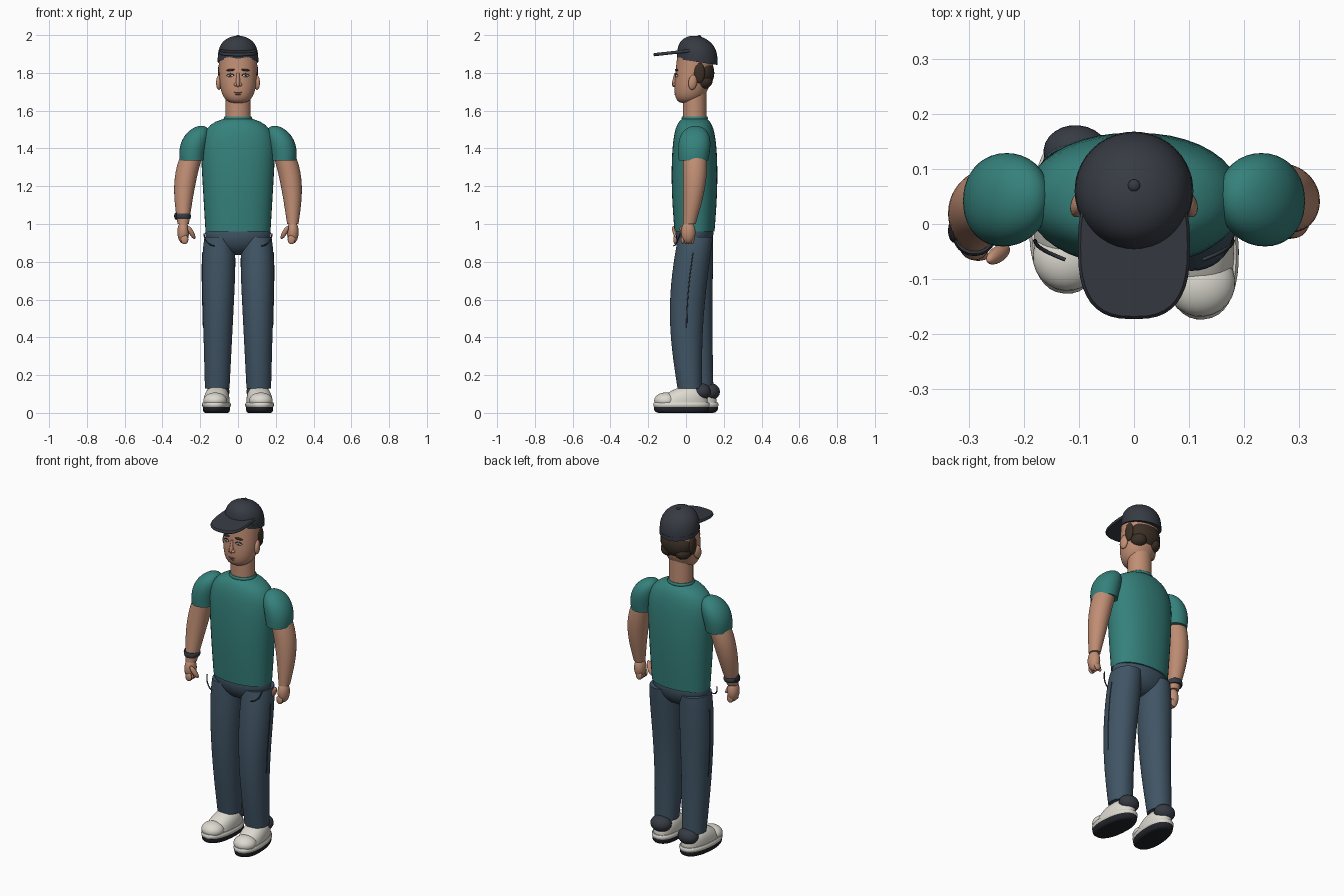
import bpy, bmesh
from math import sin, cos, pi, tau, copysign, radians
from mathutils import Vector, Euler, Matrix

cube = bpy.data.objects.get("Cube")
if cube:
    bpy.data.objects.remove(cube, do_unlink=True)


def material(name, *rgb):
    mat = bpy.data.materials.new(name)
    mat.use_nodes = True
    mat.diffuse_color = (*rgb, 1)
    shader = mat.node_tree.nodes["Principled BSDF"]
    shader.inputs["Base Color"].default_value = (*rgb, 1)
    shader.inputs["Roughness"].default_value = 0.8
    return mat


SKIN = material("skin", .53, .27, .175)
SHIRT = material("teal cloth", .036, .22, .2)
JEANS = material("denim blue", .052, .09, .13)
CAP = material("charcoal cloth", .037, .043, .055)
SHOE = material("off white", .72, .7, .63)
HAIR = material("dark brown", .045, .03, .02)
RUBBER = material("black rubber", .015, .017, .022)
EYE = material("eye white", .75, .72, .68)
IRIS = material("grey blue", .08, .14, .18)
LIP = material("lip", .3, .11, .085)


def link(name, data, mat):
    data.materials.append(mat)
    obj = bpy.data.objects.new(name, data)
    bpy.context.collection.objects.link(obj)
    return obj


def finish(name, bm, mat):
    bmesh.ops.recalc_face_normals(bm, faces=bm.faces)
    mesh = bpy.data.meshes.new(name)
    bm.to_mesh(mesh)
    bm.free()
    return link(name, mesh, mat)


def dome(t, power, root=2):
    """Falls from one to zero as t rises, rounded more sharply by a higher power."""
    return max(1 - t ** power, .0001) ** (1 / root)


def sweep(name, low, high, section, mat, power=2, lean=0, sides=40, steps=24):
    """Stack superellipses from low to high; section(t) gives x, y, width and depth radii."""
    bm = bmesh.new()
    loops = []
    for step in range(steps + 1):
        t = (1 - cos(pi * step / steps)) / 2
        x, y, wide, deep = section(t)
        loop = []
        for side in range(sides):
            c, s = cos(tau * side / sides), sin(tau * side / sides)
            dx = copysign(abs(c) ** (2 / power), c) * wide
            dy = copysign(abs(s) ** (2 / power), s) * deep
            loop.append(bm.verts.new((x + dx, y + dy, low + (high - low) * t - lean * dy)))
        loops.append(loop)
    for lower, upper in zip(loops, loops[1:]):
        for k in range(sides):
            n = (k + 1) % sides
            bm.faces.new((lower[k], lower[n], upper[n], upper[k]))
    bm.faces.new(loops[0])
    bm.faces.new(loops[-1])
    return finish(name, bm, mat)


def blob(name, centre, radii, mat, turn=(0, 0, 0)):
    bm = bmesh.new()
    matrix = Matrix.LocRotScale(Vector(centre), Euler(turn), Vector(radii))
    bmesh.ops.create_uvsphere(bm, u_segments=24, v_segments=16, radius=1, matrix=matrix)
    return finish(name, bm, mat)


def cord(name, path, radius, mat, count=9):
    curve = bpy.data.curves.new(name, "CURVE")
    curve.dimensions = "3D"
    curve.bevel_depth = radius
    curve.bevel_resolution = 2
    spline = curve.splines.new("POLY")
    spline.points.add(count - 1)
    for index, point in enumerate(spline.points):
        point.co = (*path(index / (count - 1)), 1)
    return link(name, curve, mat)


# Torso, collar, pelvis and neck
def shirt_section(t):
    shoulder = dome(t, 10)
    return 0, .045, (.172 + .036 * t) * shoulder, (.106 + .015 * sin(pi * t)) * shoulder ** .5


def collar_section(t):
    return 0, .046, .071 + .005 * sin(pi * t), .065 + .005 * sin(pi * t)


sweep("shirt", .96, 1.565, shirt_section, SHIRT, power=2.2)
sweep("collar", 1.55, 1.57, collar_section, SHIRT, steps=6)
blob("pelvis", (0, .045, .95), (.174, .1, .115), JEANS)
sweep("neck", 1.54, 1.7, lambda t: (0, .046, .067, .062), SKIN)


# Head and hair
def head_section(t):
    jaw = dome(1 - t, 4, root=3)
    return 0, .05 * t ** .5, .1 * jaw, .097 * jaw


def nose_section(t):
    tip = dome(1 - t, 6)
    return 0, .008 * t - .061, (.014 - .007 * t) * tip, (.02 - .012 * t) * tip


sweep("head", 1.64, 1.885, head_section, SKIN, power=2.1)
sweep("nose", 1.725, 1.8, nose_section, SKIN, sides=16)
blob("upper_lip", (0, -.054, 1.696), (.025, .008, .005), LIP)
blob("lower_lip", (0, -.053, 1.687), (.02, .009, .005), LIP)
blob("back_hair", (0, .09, 1.8), (.093, .06, .08), HAIR)
for s, side in ((1, "left"), (-1, "right")):
    blob(f"{side}_nape_hair", (s * .045, .09, 1.755), (.045, .05, .04), HAIR)
    blob(f"{side}_side_hair", (s * .093, .07, 1.8), (.014, .03, .055), HAIR)
    blob(f"{side}_ear", (s * .1, .036, 1.75), (.015, .024, .04), SKIN, (-.15, 0, s * .3))
    blob(f"{side}_eye", (s * .04, -.048, 1.785), (.017, .007, .008), EYE, (0, 0, s * .2))
    blob(f"{side}_iris", (s * .04, -.053, 1.785), (.007, .004, .007), IRIS)
    blob(f"{side}_pupil", (s * .04, -.056, 1.785), (.003, .002, .003), RUBBER)
    blob(f"{side}_brow", (s * .04, -.05, 1.815), (.023, .007, .006), HAIR, (0, s * .1, s * .25))
    blob(f"{side}_nostril", (s * .012, -.06, 1.738), (.01, .012, .009), SKIN)

    def eyelid_path(t):
        return s * (.02 + .04 * t), .01 * t - .056, 1.786 + .01 * sin(pi * t)

    cord(f"{side}_eyelid", eyelid_path, .0025, HAIR)


# Cap
def crown_section(t):
    return 0, .06, .107 * dome(t, 3), .107 * dome(t, 3)


def brim_section(t):
    edge = .005 * sin(pi * t)
    return 0, -.04, .097 + edge, .128 + edge


sweep("cap_crown", 1.86, 1.995, crown_section, CAP, lean=.15)
sweep("cap_band", 1.858, 1.88, lambda t: (0, .06, .108, .108), CAP, lean=.15, steps=4)
sweep("cap_brim", 1.902, 1.919, brim_section, CAP, power=2.7, lean=-.11, steps=8)
blob("cap_button", (0, .07, 1.993), (.011, .011, .007), CAP)

# Arms: the right forearm swings forward
for s, side, swing in ((1, "left", 0), (-1, "right", -.04)):
    def arm_section(t):
        bow = .03 * sin(2 * t)
        return s * (.29 - .06 * t ** 3), .018 + bow + swing * (1 - t), .03 + bow, .033 + bow

    def sleeve_section(t):
        wide = (.066 + .02 * t) * dome(t, 3)
        return s * (.243 - .05 * t * t), .04 + .01 * t, wide, wide * 1.18

    sweep(f"{side}_sleeve", 1.335, 1.52, sleeve_section, SHIRT, power=2.1)
    sweep(f"{side}_arm", 1, 1.4, arm_section, SKIN)
    blob(f"{side}_hand", (s * .29, .012 + swing, .957), (.031, .038, .06), SKIN)
    blob(f"{side}_thumb", (s * .247, swing - .015, .955), (.013, .015, .04), SKIN, (.3, s * .5, 0))
    for finger in range(4):
        blob(f"{side}_finger_{finger + 1}", (s * .283, finger * .017 - .017 + swing, .918),
             (.02, .01, .025), SKIN)


# Wristwatch
def strap_section(t):
    edge = .004 * sin(pi * t)
    return -.29, -.012, .037 + edge, .042 + edge


sweep("watch_strap", 1.026, 1.056, strap_section, CAP, power=2.2, steps=8)
blob("watch_face", (-.327, -.012, 1.042), (.011, .022, .02), RUBBER)

# Trouser legs: each steps from its own ankle position and bends at the knee
for s, side, ankle, bend in ((1, "left", .02, .03), (-1, "right", .08, .015)):
    def leg_section(t):
        y = ankle + (.05 - ankle) * t - bend * sin(pi * t)
        wide = (.065 + .031 * t) * (1 - .2 * t ** 9)
        return s * (.11 - .01 * t), y, wide, .065 + .03 * sin(2 * t)

    def seam_path(t):
        height = .4 + t / 2
        x, y, wide, deep = leg_section(height)
        return x + s * wide, y, .13 + .8 * height

    def pocket_path(t):
        angle = t * pi / 2
        return s * (.125 + .055 * cos(angle)), -.03 - .035 * t, .95 - .065 * sin(angle)

    sweep(f"{side}_trouser_leg", .13, .93, leg_section, JEANS, power=2.1)
    cord(f"{side}_side_seam", seam_path, .003, CAP)
    cord(f"{side}_pocket_edge", pocket_path, .0035, CAP)


# Shoes, with toes turned slightly outward
def outsole_section(t):
    spread = .8 + .2 * dome(1 - t, 3)
    return 0, 0, .071 * spread, .147 * spread


def midsole_section(t):
    edge = .005 * sin(pi * t)
    return 0, 0, .07 + edge, .145 + edge


def upper_section(t):
    return 0, .045 * t, .067 * dome(t, 3), (.14 - .05 * t) * dome(t, 3)


for s, side, stride in ((1, "left", -.024), (-1, "right", .023)):
    shoe = [
        sweep(f"{side}_outsole", 0, .032, outsole_section, RUBBER, power=2.3, steps=8),
        sweep(f"{side}_midsole", .03, .056, midsole_section, SHOE, power=2.3, steps=8),
        sweep(f"{side}_shoe_upper", .05, .145, upper_section, SHOE, power=2.2),
        blob(f"{side}_toe_cap", (0, -.083, .065), (.063, .062, .043), SHOE),
        blob(f"{side}_heel_counter", (0, .107, .112), (.06, .05, .045), CAP),
    ]
    for part in shoe:
        part.location = (s * .114, stride, 0)
        part.rotation_euler.z = s * radians(5)

# Smooth shading with crisp rims
bpy.ops.object.select_all(action="DESELECT")
for obj in bpy.context.scene.objects:
    if obj.type == "MESH":
        obj.select_set(True)
        bpy.context.view_layer.objects.active = obj
bpy.ops.object.shade_smooth_by_angle(angle=radians(40))
